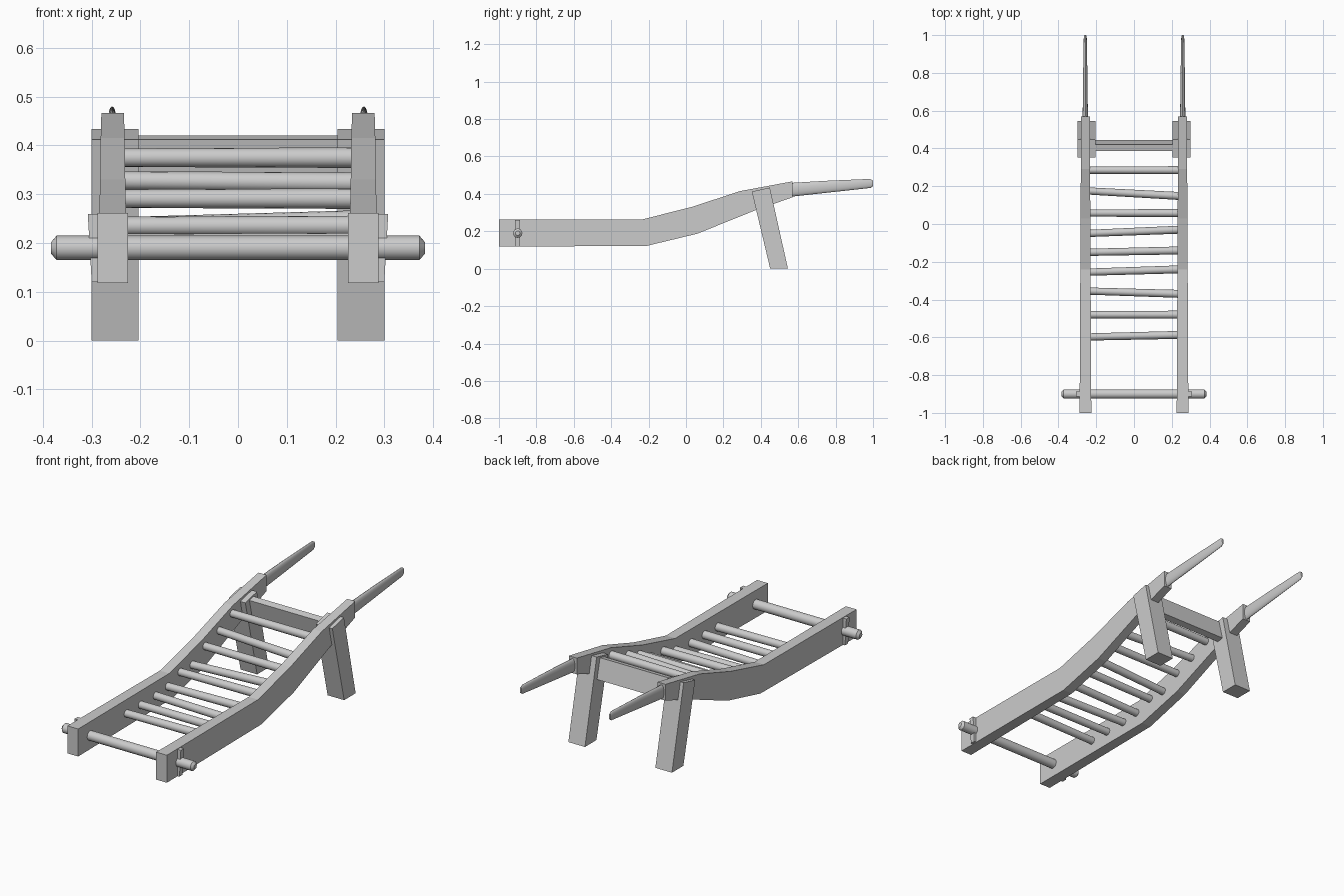
import bpy, bmesh, math
from mathutils import Vector

cube = bpy.data.objects.get("Cube")
if cube:
    bpy.data.objects.remove(cube, do_unlink=True)

wood = bpy.data.materials.new("plain_grey")
wood.use_nodes = True
GREY = (0.6, 0.6, 0.6, 1)
wood.diffuse_color = GREY
wood.node_tree.nodes["Principled BSDF"].inputs["Base Color"].default_value = GREY


def loft(name, rings, smooth=False):
    """Skin a list of equal-length point rings and cap both ends."""
    bm = bmesh.new()
    loops = [[bm.verts.new(p) for p in ring] for ring in rings]
    for a, b in zip(loops, loops[1:]):
        for i in range(len(a)):
            j = (i + 1) % len(a)
            bm.faces.new((a[i], a[j], b[j], b[i]))
    bm.faces.new(loops[0])
    bm.faces.new(loops[-1])
    bmesh.ops.recalc_face_normals(bm, faces=bm.faces)
    mesh = bpy.data.meshes.new(name)
    bm.to_mesh(mesh)
    bm.free()
    mesh.materials.append(wood)
    obj = bpy.data.objects.new(name, mesh)
    bpy.context.collection.objects.link(obj)
    if smooth:
        bpy.ops.object.select_all(action='DESELECT')
        obj.select_set(True)
        bpy.context.view_layer.objects.active = obj
        bpy.ops.object.shade_smooth_by_angle(angle=math.radians(40))
    return obj


def slab(name, profile, x0, x1):
    """Extrude a (y, z) profile between two x positions."""
    return loft(name, [[(x, y, z) for y, z in profile] for x in (x0, x1)])


def rod(name, stations, sides=16):
    """Round bar; each station is (centre, horizontal radius, vertical radius)."""
    axis = (Vector(stations[-1][0]) - Vector(stations[0][0])).normalized()
    across = axis.cross(Vector((0, 0, 1))).normalized()
    up = across.cross(axis)
    turns = [2 * math.pi * i / sides for i in range(sides)]
    rings = [[Vector(c) + across * (rh * math.cos(t)) + up * (rv * math.sin(t))
              for t in turns] for c, rh, rv in stations]
    return loft(name, rings, smooth=True)


# Stations along the side rail: top (y, z), bottom (y, z)
RAIL = [((-1, .262), (-1, .118)), ((-.24, .262), (-.21, .122)),
        ((.03, .33), (.06, .187)), ((.29, .415), (.37, .312)),
        ((.57, .467), (.57, .382))]

for side, s in (("left", 1), ("right", -1)):
    # Bent side rail, narrowing slightly towards the handle
    rings = []
    for top, bottom in RAIL:
        ring = []
        for (y, z), edges in ((top, (-1, 1)), (bottom, (1, -1))):
            half = .026 - .005 * y
            ring += [(s * (.257 + e * half), y, z) for e in edges]
        rings.append(ring)
    loft(side + "_rail", rings)

    # Tapered oval handle with a blunt tip
    x = s * .258
    rod(side + "_handle", [((x, .55, .421), .014, .037), ((x, .75, .438), .012, .032),
                           ((x, .985, .456), .008, .024), ((x, 1, .457), .005, .015)])

    # Slanted leg
    slab(side + "_leg", [(.352, .412), (.448, .434), (.545, 0), (.45, 0)],
         s * .204, s * .3)

    # Tapered lock pin through the axle
    loft(side + "_axle_pin", [[(s * xx, -.9 + dy, z) for xx, dy in
                               ((x0, -.013), (x1, -.013), (x1, .013), (x0, .013))]
                              for z, x0, x1 in ((.12, .288, .3), (.26, .288, .308))])

# Plank joining the legs
slab("leg_crossbar", [(.386, .412), (.42, .42), (.445, .315), (.411, .307)], -.21, .21)

# Axle with chamfered ends
rod("axle", [((x, -.9, .19), r, r) for x, r in
             ((-.383, .012), (-.372, .025), (.372, .025), (.383, .012))])

# Uneven rungs: y and z at the right end, y and z at the left end
RUNGS = [(.285, .375, .285, .375), (.175, .328, .148, .324),
         (.058, .291, .058, .291), (-.05, .234, -.03, .246),
         (-.15, .235, -.14, .235), (-.255, .2, -.24, .2),
         (-.355, .19, -.37, .19), (-.48, .19, -.48, .19),
         (-.598, .19, -.587, .19)]
for i, (ya, za, yb, zb) in enumerate(RUNGS):
    rod(f"rung_{i + 1}", [((-.245, ya, za), .019, .019), ((.245, yb, zb), .021, .021)])
